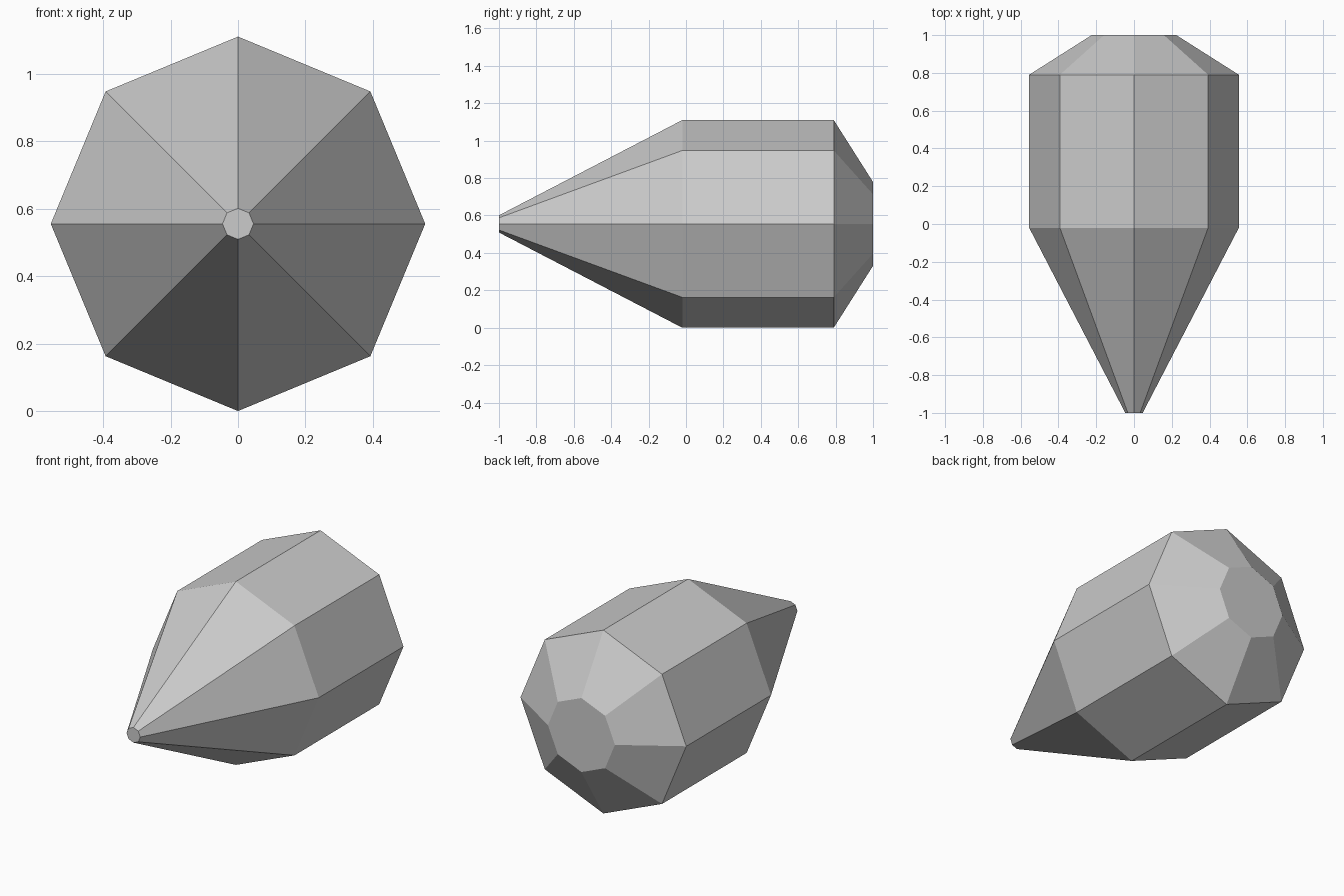
import bpy
import bmesh
from math import cos, sin, tau

cube = bpy.data.objects.get("Cube")
if cube:
    bpy.data.objects.remove(cube, do_unlink=True)

# Single plain grey
grey = bpy.data.materials.new("light grey")
grey.use_nodes = True
colour = (0.6, 0.6, 0.6, 1)
grey.diffuse_color = colour
grey.node_tree.nodes["Principled BSDF"].inputs["Base Color"].default_value = colour

SIDES = 8
RADIUS = 0.555
# Lengthwise profile: (y, radius) from the pointed tip to the blunt end
PROFILE = [(-1, 0.046), (-0.02, RADIUS), (0.79, RADIUS), (1, 0.224)]

bm = bmesh.new()
rings = []
for y, r in PROFILE:
    angles = [tau * i / SIDES for i in range(SIDES)]
    rings.append([bm.verts.new((r * sin(a), y, RADIUS + r * cos(a))) for a in angles])

# Faceted sides
for a, b in zip(rings, rings[1:]):
    for i in range(SIDES):
        j = (i + 1) % SIDES
        bm.faces.new((a[i], a[j], b[j], b[i]))

# Flat tip and flat back
bm.faces.new(rings[0])
bm.faces.new(rings[-1])
bmesh.ops.recalc_face_normals(bm, faces=bm.faces)

mesh = bpy.data.meshes.new("faceted_crystal")
bm.to_mesh(mesh)
bm.free()
mesh.materials.append(grey)
crystal = bpy.data.objects.new("faceted_crystal", mesh)
bpy.context.collection.objects.link(crystal)
